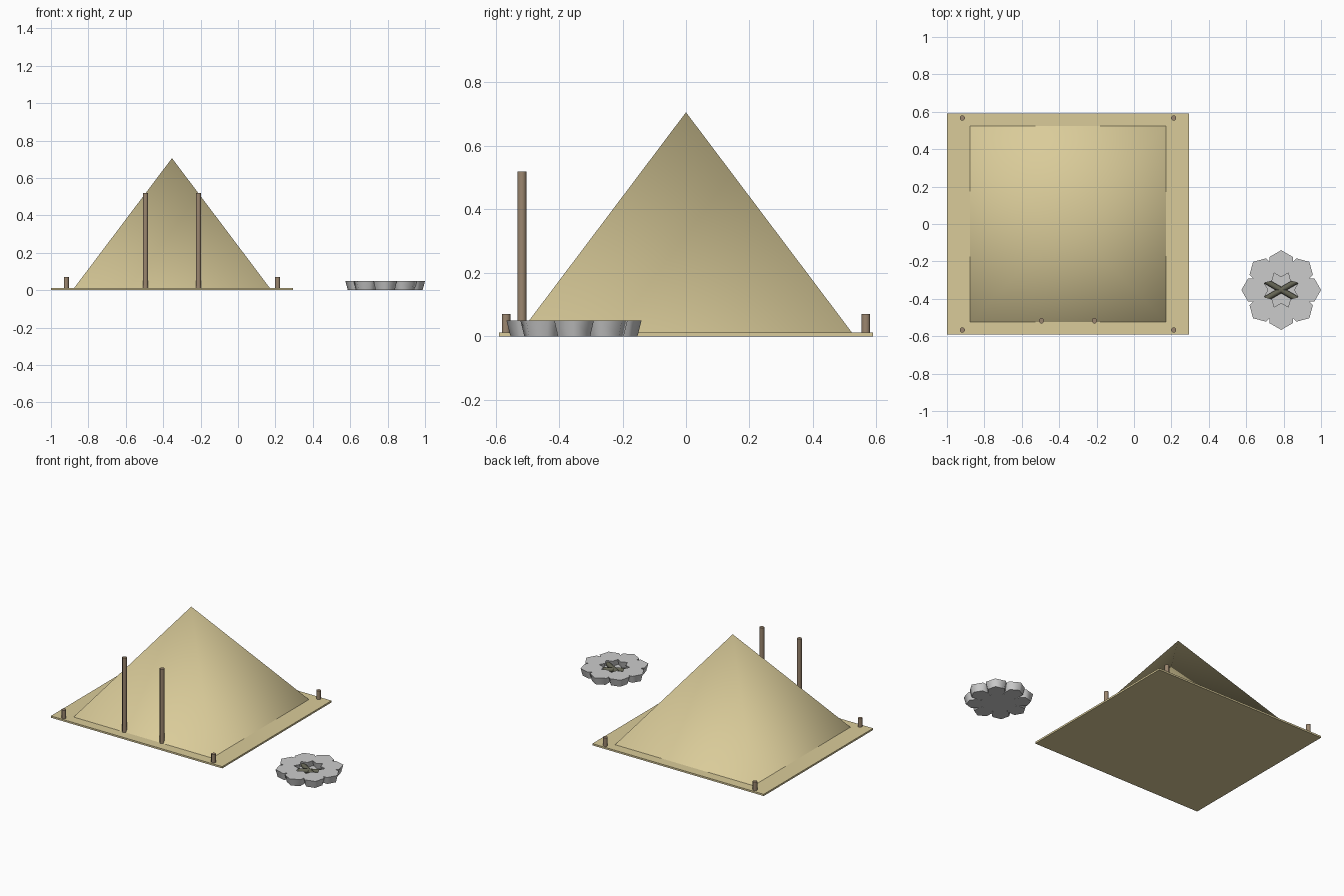
import bpy
from math import pi, cos, sin, radians

if "Cube" in bpy.data.objects:
    bpy.data.objects.remove(bpy.data.objects["Cube"])


def material(name, rgb):
    m = bpy.data.materials.new(name)
    m.diffuse_color = (*rgb, 1)
    m.use_nodes = True
    m.node_tree.nodes["Principled BSDF"].inputs["Base Color"].default_value = m.diffuse_color
    return m


CANVAS = material("canvas", (0.70, 0.60, 0.32))
WOOD = material("wood", (0.33, 0.24, 0.16))
CHARRED = material("charred_wood", (0.13, 0.13, 0.09))


def finish(name, mat, smooth=True):
    ob = bpy.context.object
    ob.name = name
    if mat:
        ob.data.materials.append(mat)
    if smooth:
        bpy.ops.object.shade_smooth_by_angle(angle=radians(72))
    return ob


def cone(name, sides, r1, r2, z0, z1, x, y, turn=0, mat=None):
    bpy.ops.mesh.primitive_cone_add(vertices=sides, radius1=r1, radius2=r2, depth=z1 - z0,
                                    location=(x, y, (z0 + z1) / 2), rotation=(0, 0, turn))
    return finish(name, mat)


TX = -0.353            # tent centre
FX, FY = 0.787, -0.353  # fire pit centre

# Ground sheet
bpy.ops.mesh.primitive_cube_add(size=1, location=(TX, 0, 0.006))
bpy.context.object.scale = (1.294, 1.18, 0.012)
finish("ground_sheet", CANVAS, smooth=False)

# Pyramid tent
cone("tent", 4, 1.046 / 2 ** 0.5, 0, 0.012, 0.706, TX, 0, pi / 4, CANVAS)

# Entrance poles and corner pegs
for sx in (-1, 1):
    cone("entrance_pole", 8, 0.015, 0.015, 0.006, 0.52, TX + sx * 0.1415, -0.517, pi / 8, WOOD)
    for sy in (-1, 1):
        cone("corner_peg", 8, 0.0145, 0.0145, 0.006, 0.07, TX + sx * 0.565, sy * 0.567, pi / 8, WOOD)

# Ring of fire stones, each with a corner pointing outward
for i in range(8):
    a = i * pi / 4
    cone("fire_stone", 6, 0.059, 0.072, 0, 0.05, FX + 0.141 * cos(a), FY + 0.141 * sin(a), a - pi / 2)

# Ash bed and crossed logs inside the ring
cone("ash_bed", 8, 0.11, 0.11, 0, 0.01, FX, FY, pi / 8)
for i, deg in enumerate((-30, 30)):
    bpy.ops.mesh.primitive_cylinder_add(vertices=8, radius=0.015, depth=0.19,
                                        location=(FX, FY, 0.024),
                                        rotation=(0, pi / 2, radians(deg)))
    finish("fire_log", CHARRED)
